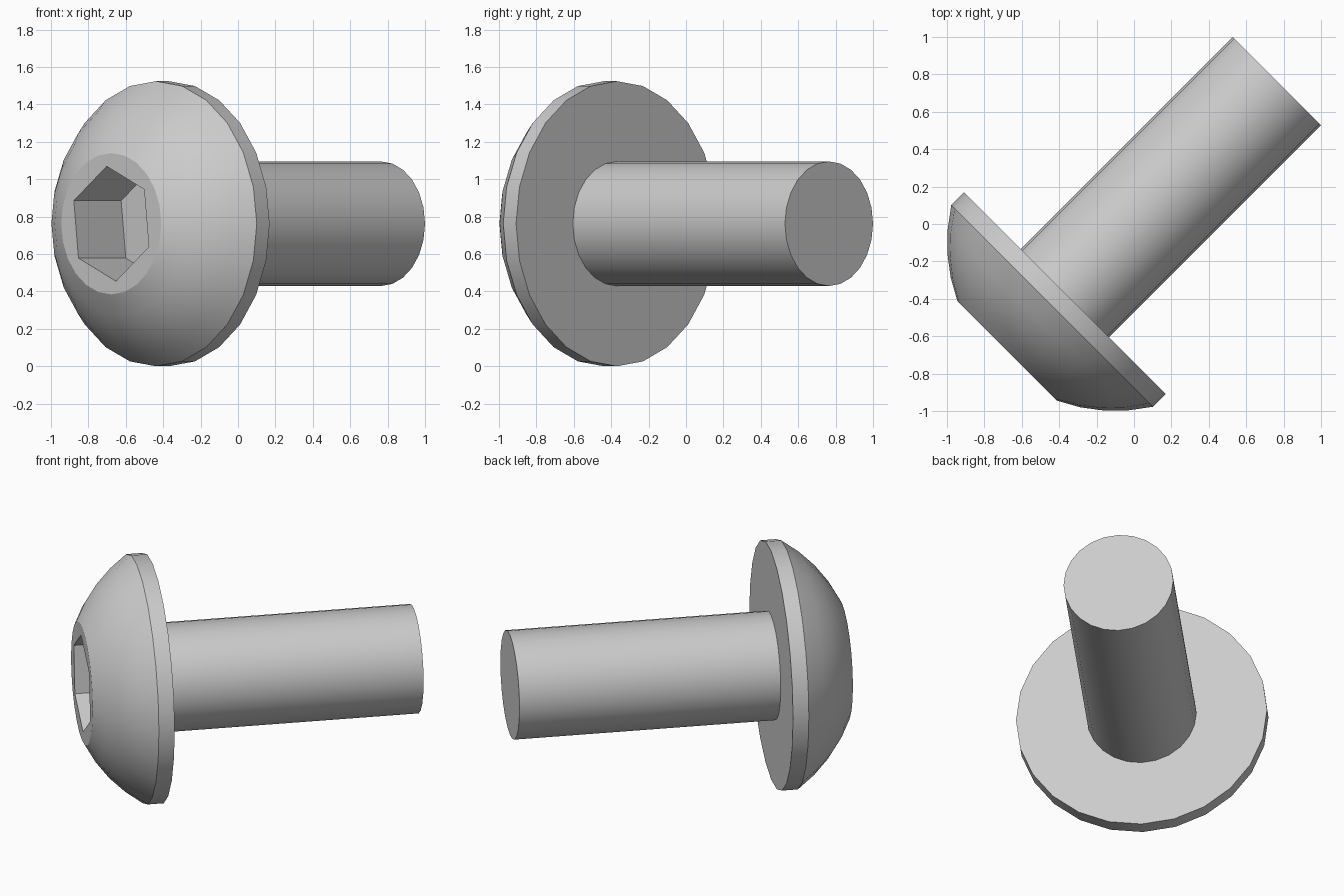
import bpy, bmesh, math
from mathutils import Matrix, Vector

cube = bpy.data.objects.get("Cube")
if cube:
    bpy.data.objects.remove(cube, do_unlink=True)

SIDES = 24
HEAD_R, SHAFT_R, HEX_R = 0.762, 0.333, 0.309
BACK, RIM, FRONT, SOCKET, TIP = -0.523, -0.62, -0.958, -0.60, 1.081   # along the screw axis
DOME_C, DOME_R, DOME_STEPS = -0.146, 0.896, 4

steel = bpy.data.materials.new("grey_steel")
steel.use_nodes = True
steel.diffuse_color = (0.6, 0.6, 0.6, 1)
steel.node_tree.nodes["Principled BSDF"].inputs["Base Color"].default_value = (0.6, 0.6, 0.6, 1)

# Screw frame: local z runs along the axis toward the shaft tip, local y is up
h = math.sqrt(0.5)
FRAME = Matrix(((-h, 0, h, 0), (h, 0, h, 0), (0, 1, 0, HEAD_R), (0, 0, 0, 1)))


def ring(bm, radius, z, count=SIDES, turn=0.0):
    return [bm.verts.new((radius * math.cos(turn + math.tau * i / count),
                          radius * math.sin(turn + math.tau * i / count), z))
            for i in range(count)]


def skin(bm, rings):
    for a, b in zip(rings, rings[1:]):
        n = len(a)
        for i in range(n):
            j = (i + 1) % n
            bm.faces.new((a[i], a[j], b[j], b[i]))


def loop_edges(bm, verts):
    return [bm.edges.get((v, verts[i - 1])) for i, v in enumerate(verts)]


def finish(bm, name):
    bmesh.ops.recalc_face_normals(bm, faces=bm.faces)
    mesh = bpy.data.meshes.new(name)
    bm.to_mesh(mesh)
    bm.free()
    mesh.materials.append(steel)
    obj = bpy.data.objects.new(name, mesh)
    bpy.context.collection.objects.link(obj)
    obj.matrix_world = FRAME
    bpy.ops.object.select_all(action='DESELECT')
    obj.select_set(True)
    bpy.context.view_layer.objects.active = obj
    bpy.ops.object.shade_smooth_by_angle(angle=math.radians(20))
    return obj


# Domed head: flat back, short rim, spherical dome
bm = bmesh.new()
rings = [ring(bm, HEAD_R, BACK), ring(bm, HEAD_R, RIM)]
a0, a1 = math.radians(58.0), math.radians(24.95)
for k in range(1, DOME_STEPS + 1):
    a = a0 + (a1 - a0) * k / DOME_STEPS
    rings.append(ring(bm, DOME_R * math.sin(a), DOME_C - DOME_R * math.cos(a)))
skin(bm, rings)
bm.faces.new(rings[0])

# Hexagonal socket sunk into the flat front of the head
turn = math.radians(23.5)
mouth = ring(bm, HEX_R, FRONT, 6, turn)
floor = ring(bm, HEX_R, SOCKET, 6, turn)
skin(bm, [mouth, floor])
bm.faces.new(floor)
bmesh.ops.triangle_fill(bm, use_beauty=True, normal=Vector((0, 0, -1)),
                        edges=loop_edges(bm, rings[-1]) + loop_edges(bm, mouth))
finish(bm, "button_head")

# Plain round shaft, seated slightly inside the head
bm = bmesh.new()
ends = [ring(bm, SHAFT_R, BACK - 0.02), ring(bm, SHAFT_R, TIP)]
skin(bm, ends)
for end in ends:
    bm.faces.new(end)
finish(bm, "shaft")
